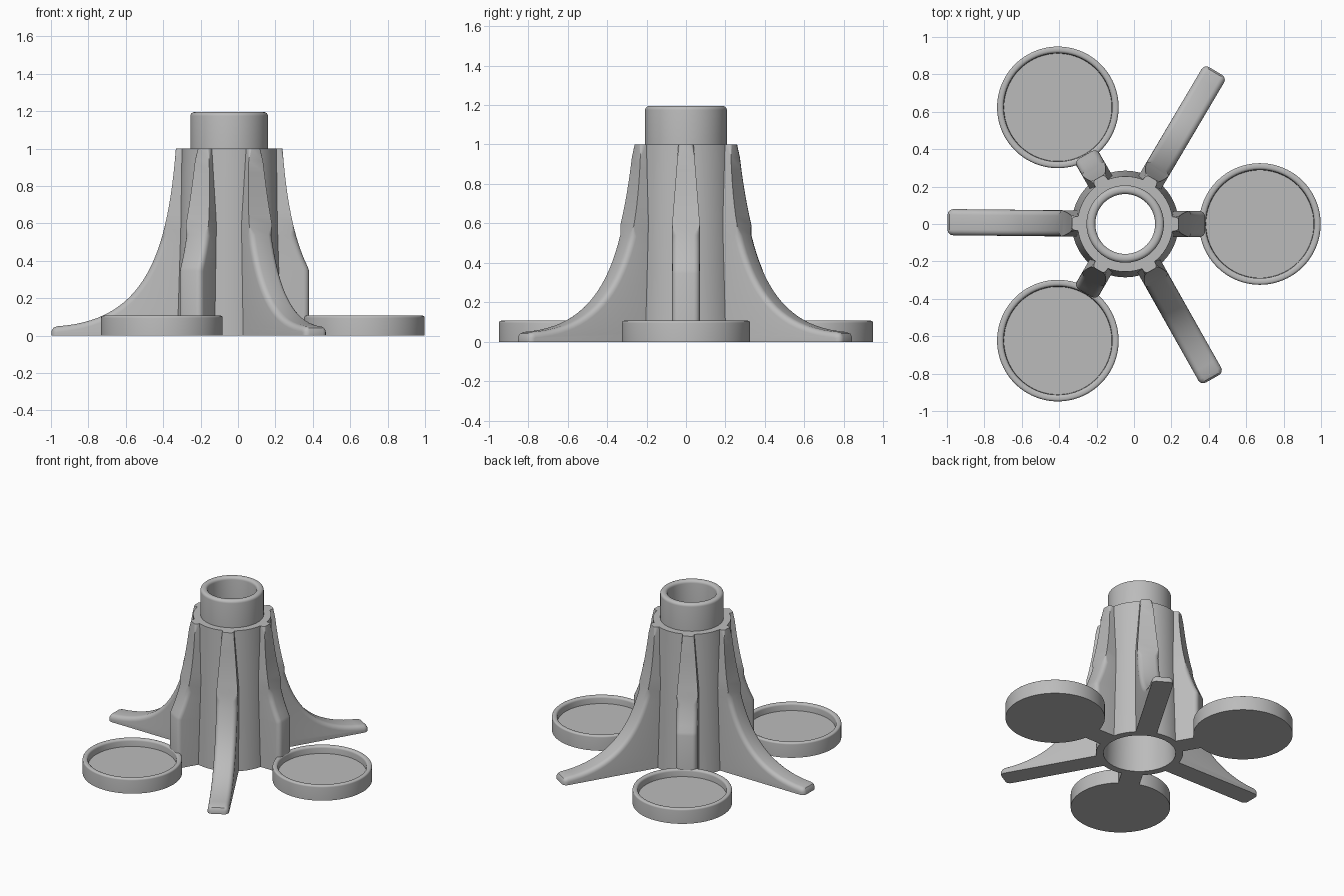
import bpy, bmesh, math
from mathutils import Vector, Matrix
from mathutils.geometry import interpolate_bezier

cube = bpy.data.objects.get("Cube")
if cube:
    bpy.data.objects.remove(cube, do_unlink=True)

AXIS = Vector((-0.047, 0, 0))      # centre line of the column
CUP_DISTANCE = 0.72
SHORT_REACH = 0.427

grey = bpy.data.materials.new("plain grey")
grey.use_nodes = True
GREY = (0.5, 0.5, 0.5, 1)
grey.diffuse_color = GREY
grey.node_tree.nodes["Principled BSDF"].inputs["Base Color"].default_value = GREY


def finish(bm, name, matrix):
    bmesh.ops.recalc_face_normals(bm, faces=bm.faces)
    mesh = bpy.data.meshes.new(name)
    bm.to_mesh(mesh)
    bm.free()
    mesh.materials.append(grey)
    obj = bpy.data.objects.new(name, mesh)
    bpy.context.collection.objects.link(obj)
    obj.matrix_world = matrix
    bpy.ops.object.select_all(action='DESELECT')
    obj.select_set(True)
    bpy.context.view_layer.objects.active = obj
    bpy.ops.object.shade_smooth_by_angle(angle=math.radians(35))
    return obj


def lathe(name, profile, matrix, closed=False, steps=96):
    """Spin a (radius, height) profile round z."""
    bm = bmesh.new()
    verts = [bm.verts.new((r, 0, z)) for r, z in profile]
    pairs = list(zip(verts, verts[1:]))
    if closed:
        pairs.append((verts[-1], verts[0]))
    edges = [bm.edges.new(p) for p in pairs]
    bmesh.ops.spin(bm, geom=verts + edges, cent=(0, 0, 0), axis=(0, 0, 1),
                   angle=math.tau, steps=steps, use_duplicate=False)
    bmesh.ops.remove_doubles(bm, verts=bm.verts, dist=0.0002)
    return finish(bm, name, matrix)


def arc(r, z, radius, start, end, count=5):
    """Rounded corner points; angles in degrees."""
    angles = [math.radians(start + (end - start) * i / count) for i in range(count + 1)]
    return [(r + radius * math.cos(a), z + radius * math.sin(a)) for a in angles]


def fin(name, reach, matrix, half=0.07, root=0.245):
    """Sweeping buttress, cut off vertically at the given reach."""
    curve = interpolate_bezier(Vector((0.285, 1.0)), Vector((0.33, 0.40)),
                               Vector((0.47, 0.08)), Vector((0.92, 0.05)), 28)
    rows = [(p.x, p.y) for p in curve] + [(0.94, 0.042), (0.95, 0.025), (0.95, 0)]
    if reach < 0.9:
        rows = [p for p in rows if p[0] < reach]
        rows += [(reach, rows[-1][1] - 0.02), (reach, 0)]
    bm = bmesh.new()
    grid = [[bm.verts.new(c) for c in ((root, -half, z), (r, -half, z),
                                       (r, half, z), (root, half, z))] for r, z in rows]
    for a, b in zip(grid, grid[1:]):
        for i in range(4):
            j = (i + 1) % 4
            bm.faces.new((a[i], a[j], b[j], b[i]))
    bm.faces.new(grid[0])
    bm.faces.new(grid[-1])
    # Round the two outer edges, then narrow the fin toward its top
    rails = [bm.edges.get((a[i], b[i])) for a, b in zip(grid, grid[1:]) for i in (1, 2)]
    bmesh.ops.bevel(bm, geom=rails, offset=0.03, segments=4, profile=0.5,
                    affect='EDGES', clamp_overlap=False)
    for v in bm.verts:
        v.co.y *= 1 - 0.45 * max(0, min(1, (v.co.z - 0.6) / 0.4))
    return finish(bm, name, matrix)


# Hollow tapered column with a narrower collar on top
column = [(0.236, 0), (0.285, 0), (0.255, 1.0), (0.207, 1.0)]
column += arc(0.187, 1.175, 0.02, 0, 90) + arc(0.18, 1.175, 0.02, 90, 180)
column += [(0.16, 0.95), (0.207, 0.95)]
lathe("column", column, Matrix.Translation(AXIS), closed=True)

# Shallow round cup with a rounded rim
cup = [(0, 0), (0.325, 0)]
cup += arc(0.313, 0.095, 0.012, 0, 90) + arc(0.305, 0.092, 0.015, 90, 180)
cup += [(0.288, 0.055), (0, 0.055)]

# Three long feet alternate with three short fins that carry the cups
for i in range(3):
    turn = Matrix.Translation(AXIS) @ Matrix.Rotation(math.tau * i / 3, 4, 'Z')
    lathe(f"cup_{i + 1}", cup, turn @ Matrix.Translation((CUP_DISTANCE, 0, 0)))
    fin(f"short_fin_{i + 1}", SHORT_REACH, turn)
    fin(f"long_foot_{i + 1}", 0.95, turn @ Matrix.Rotation(math.radians(59.4), 4, 'Z'))
